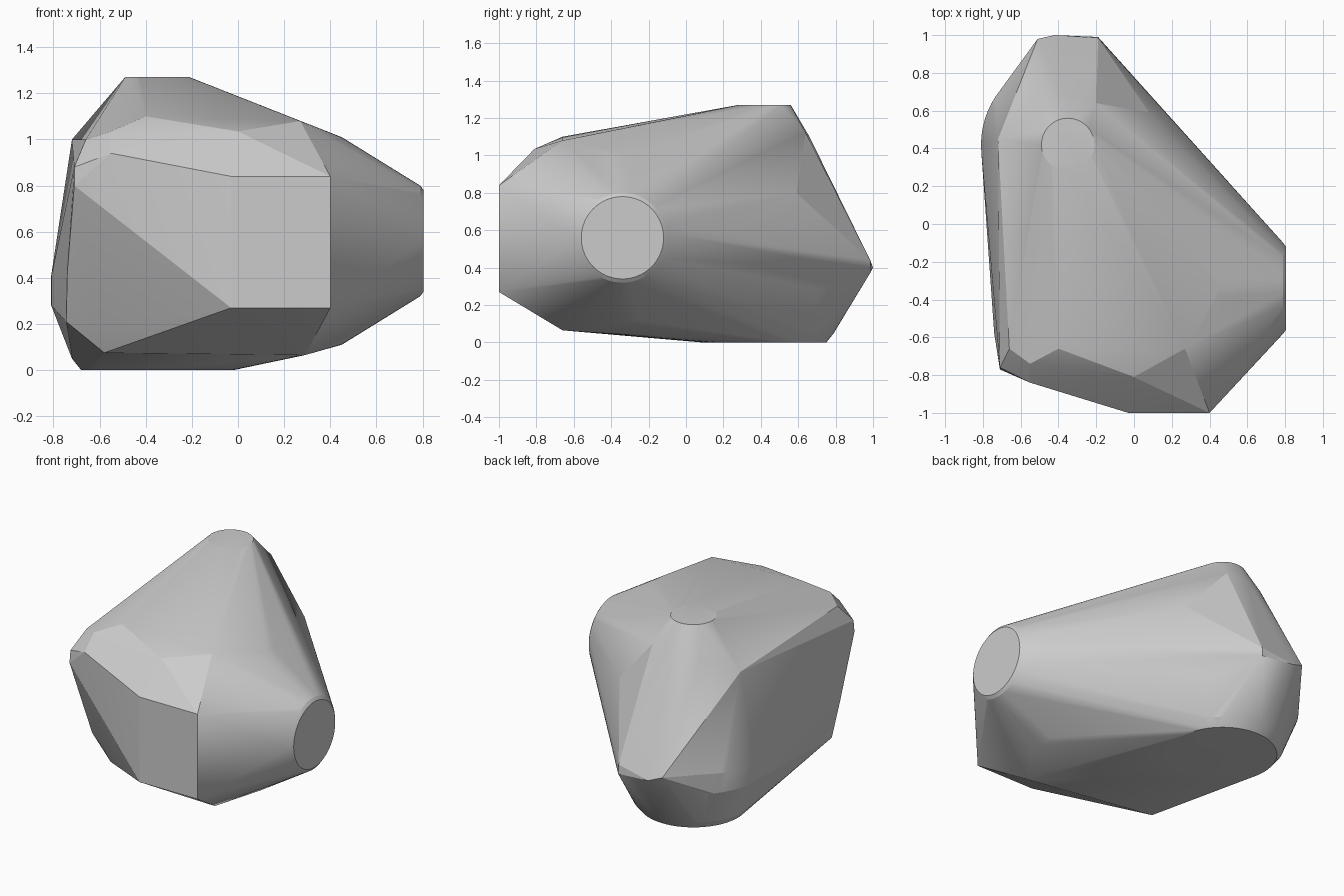
import bpy, bmesh, math
from mathutils import Vector

if "Cube" in bpy.data.objects:
    bpy.data.objects.remove(bpy.data.objects["Cube"])

SEG = 64
bm = bmesh.new()


def rings(profile, place):
    """Stack of circles: profile holds (radius, height) pairs."""
    for r, h in profile:
        for i in range(SEG):
            a = 2 * math.pi * i / SEG
            bm.verts.new(place(r * math.cos(a), r * math.sin(a), h))


# upright rounded core: bottom chamfer, waist, tapered neck and flat top
rings([(0.33, 0), (0.37, 0.05), (0.46, 0.28), (0.46, 0.41), (0.24, 1.1), (0.14, 1.27)],
      lambda u, v, h: Vector((-0.35 + u, 0.42 + v, h)))

# sideways cone with a flat round end on the right
rings([(0.45, 0.45), (0.24, 0.79), (0.22, 0.805)],
      lambda u, v, h: Vector((h, -0.34 + u, 0.56 + v)))

# flat front plate
for x in (-0.03, 0.4):
    for z in (0.27, 0.84):
        bm.verts.new((x, -1, z))

corners = [
    # upper front ridge
    (-0.4, -0.66, 1.1), (0.27, -0.66, 1.08), (0, -0.81, 1.035), (-0.55, -0.74, 1.035),
    # upper left front corner
    (-0.71, -0.77, 0.8), (-0.71, -0.76, 0.88), (-0.55, -0.84, 0.94), (-0.66, -0.66, 1.0),
    # left side
    (-0.72, 0.45, 1.0), (-0.74, -0.58, 0.43), (-0.745, -0.48, 0.21),
    # lower front edge
    (-0.59, -0.58, 0.185), (-0.58, -0.52, 0.075), (0.29, -0.66, 0.065),
    # rear nose
    (-0.19, 0.985, 0.44), (-0.19, 0.99, 0.38), (-0.42, 1.0, 0.4), (-0.51, 0.98, 0.435),
    # rear shoulder
    (0.08, 0.59, 0.8), (-0.2, 0.64, 1.12),
]
for c in corners:
    bm.verts.new(c)

# wrap all parts in one faceted shell
res = bmesh.ops.convex_hull(bm, input=bm.verts[:])
bmesh.ops.delete(bm, geom=[v for v in bm.verts if not v.link_faces], context='VERTS')
bmesh.ops.dissolve_limit(bm, angle_limit=math.radians(0.5), verts=bm.verts[:], edges=bm.edges[:])
bmesh.ops.recalc_face_normals(bm, faces=bm.faces[:])

mesh = bpy.data.meshes.new("boulder")
bm.to_mesh(mesh)
bm.free()
boulder = bpy.data.objects.new("boulder", mesh)
bpy.context.collection.objects.link(boulder)
bpy.context.view_layer.objects.active = boulder
boulder.select_set(True)
bpy.ops.object.shade_smooth_by_angle(angle=math.radians(12))
